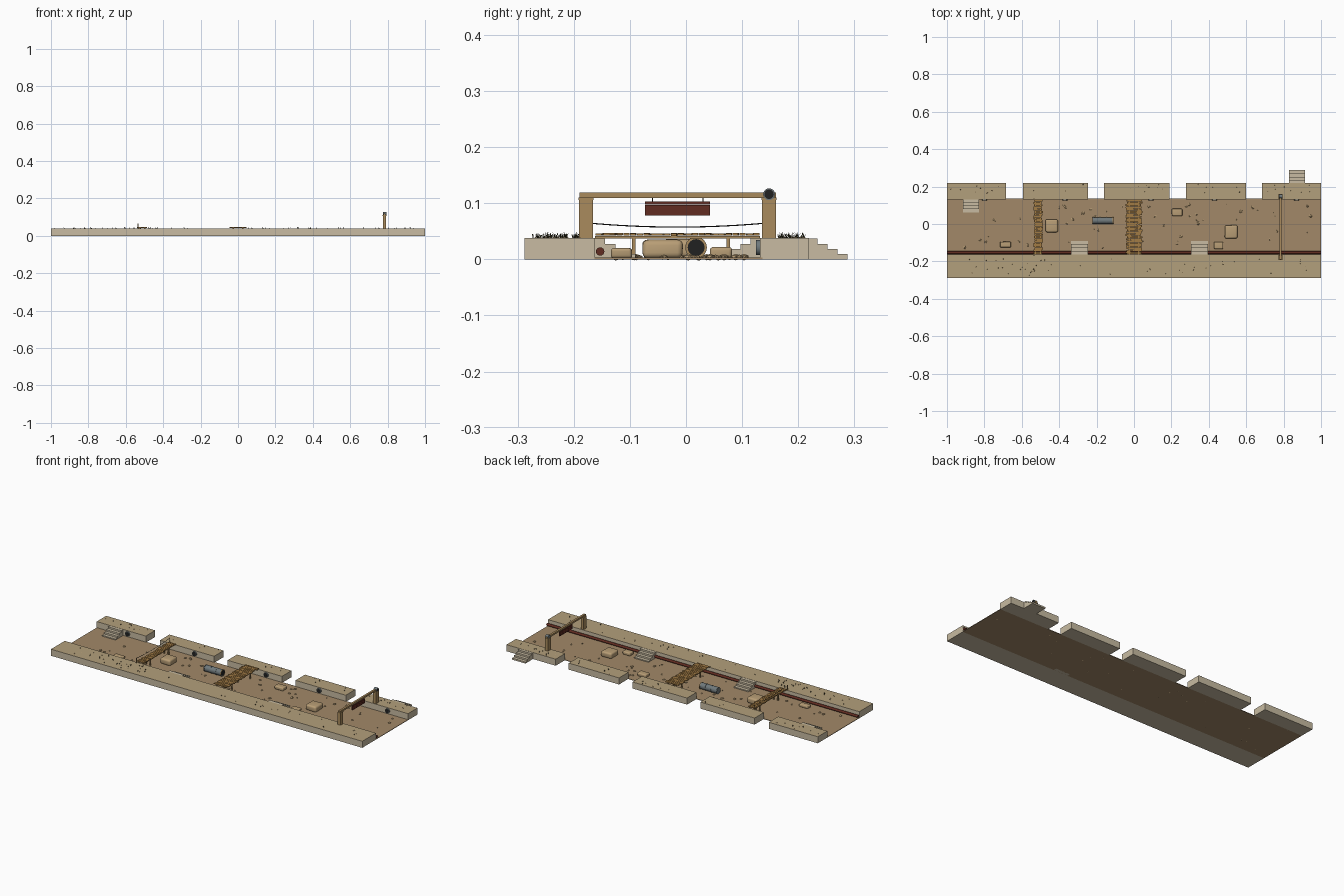
import bpy, bmesh, math, random
from mathutils import Matrix, Vector

if "Cube" in bpy.data.objects:
    bpy.data.objects.remove(bpy.data.objects["Cube"])

random.seed(4)


def mat(name, r, g, b):
    m = bpy.data.materials.new(name)
    m.diffuse_color = (r, g, b, 1)
    m.use_nodes = True
    m.node_tree.nodes["Principled BSDF"].inputs["Base Color"].default_value = m.diffuse_color
    return m


DIRT = mat("dirt", 0.36, 0.25, 0.14)
BANK = mat("bank_top", 0.45, 0.35, 0.20)
STONE = mat("pale_stone", 0.58, 0.50, 0.36)
WOOD = mat("wood", 0.40, 0.26, 0.11)
PLANK = mat("plank", 0.36, 0.20, 0.06)
RED = mat("rust_red", 0.12, 0.025, 0.015)
ROCK = mat("rock", 0.48, 0.34, 0.18)
METAL = mat("metal", 0.16, 0.19, 0.20)
DARK = mat("dark", 0.015, 0.015, 0.015)
GRASS = mat("dry_grass", 0.05, 0.045, 0.02)


def finish(name, bm, *mats, smooth=False):
    me = bpy.data.meshes.new(name)
    bm.to_mesh(me)
    bm.free()
    for m in mats:
        me.materials.append(m)
    for p in me.polygons:
        p.use_smooth = smooth
    ob = bpy.data.objects.new(name, me)
    bpy.context.collection.objects.link(ob)
    if smooth:
        me.set_sharp_from_angle(angle=math.radians(40))
    return ob


def add_box(bm, x0, x1, y0, y1, z0, z1, turn=0.0):
    c = Vector(((x0 + x1) / 2, (y0 + y1) / 2, (z0 + z1) / 2))
    return bmesh.ops.create_cube(bm, size=1, matrix=Matrix.Translation(c) @ Matrix.Rotation(turn, 4, 'Z')
                                 @ Matrix.Diagonal((x1 - x0, y1 - y0, z1 - z0, 1)))["verts"]


def box(name, m, *dims):
    bm = bmesh.new()
    add_box(bm, *dims)
    return finish(name, bm, m)


def add_rod(bm, a, b, r, sides=16, r2=None):
    a, b = Vector(a), Vector(b)
    d = b - a
    bmesh.ops.create_cone(bm, cap_ends=True, segments=sides, radius1=r, radius2=r if r2 is None else r2,
                          depth=d.length, matrix=Matrix.Translation((a + b) / 2)
                          @ d.to_track_quat('Z', 'Y').to_matrix().to_4x4())


def rod(name, m, a, b, r, sides=16):
    bm = bmesh.new()
    add_rod(bm, a, b, r, sides)
    return finish(name, bm, m, smooth=True)


def bank(name, *dims):
    # pale stone sides with an earthy top face
    bm = bmesh.new()
    add_box(bm, *dims)
    bm.normal_update()
    for f in bm.faces:
        f.material_index = int(f.normal.z > 0.5)
    finish(name, bm, STONE, BANK)


def stairs(name, x0, x1, wall_y, direction):
    bm = bmesh.new()
    for i in range(4):
        far = wall_y + direction * 0.018 * (i + 1)
        near = far - direction * 0.018
        add_box(bm, x0, x1, min(near, far), max(near, far), 0, 0.037 - 0.0093 * i)
    finish(name, bm, STONE)


# channel floor and banks
TOP = 0.038
box("channel_floor", DIRT, -1, 1, -0.163, 0.136, 0, 0.003)
bank("front_bank", -1, 1, -0.288, -0.162, 0, TOP)
BLOCKS = [(-1, -0.685), (-0.594, -0.246), (-0.16, 0.19), (0.277, 0.6), (0.684, 1)]
for i, (a, b) in enumerate(BLOCKS):
    bank(f"back_bank_{i + 1}", a, b, 0.132, 0.219, 0, TOP)

# stairs
stairs("inner_stairs_back", -0.915, -0.83, 0.133, -1)
stairs("outer_stairs_back", 0.83, 0.915, 0.216, 1)
stairs("inner_stairs_front_a", -0.337, -0.246, -0.162, 1)
stairs("inner_stairs_front_b", 0.305, 0.396, -0.162, 1)

# drain outlets in the back banks
for i, x in enumerate((-0.8, -0.37, 0.09, 0.43, 0.87)):
    rod(f"drain_rim_{i + 1}", METAL, (x, 0.135, 0.021), (x, 0.125, 0.021), 0.0135, 20)
    rod(f"drain_hole_{i + 1}", DARK, (x, 0.13, 0.021), (x, 0.1245, 0.021), 0.0108, 20)

# rusty pipe along the front wall, broken at the stairs
for i, (a, b) in enumerate([(-1, -0.337), (-0.246, 0.305), (0.396, 1)]):
    rod(f"wall_pipe_{i + 1}", RED, (a, -0.153, 0.014), (b, -0.153, 0.014), 0.0075)


# plank bridges
def bridge(name, x0, x1):
    bm = bmesh.new()
    n = 24
    step = 0.292 / n
    for i in range(n):
        y = -0.16 + i * step
        dx = random.uniform(-0.004, 0.004)
        z = 0.042 + random.uniform(0, 0.001)
        add_box(bm, x0 + dx, x1 + dx, y, y + step * 0.85, z, z + 0.004, random.uniform(-0.03, 0.03))
    finish(name + "_planks", bm, PLANK)
    bm = bmesh.new()
    inset = (x1 - x0) * 0.2
    for x in (x0 + inset, x1 - inset):
        add_box(bm, x - 0.003, x + 0.003, -0.162, 0.132, 0.037, 0.042)
        for y in (-0.093, 0.075):
            add_box(bm, x - 0.003, x + 0.003, y - 0.003, y + 0.003, 0, 0.04)
    finish(name + "_frame", bm, WOOD)


bridge("narrow_bridge", -0.535, -0.49)
bridge("wide_bridge", -0.042, 0.042)

# sagging rope rail on the narrow bridge
bm = bmesh.new()
pts = [(-0.535, -0.166 + 0.302 * t / 12, 0.0575 + 0.0065 * (t / 6 - 1) ** 2) for t in range(13)]
for a, b in zip(pts, pts[1:]):
    add_rod(bm, a, b, 0.001, 6)
finish("rope_rail", bm, DARK)
for n, y in (("front", -0.168), ("back", 0.138)):
    rod(f"rope_post_{n}", WOOD, (-0.535, y, 0.035), (-0.535, y, 0.066), 0.0025, 8)

# gateway with hanging sign and lamp
GX = 0.783
for n, y in (("front", -0.178), ("back", 0.148)):
    box(f"gate_post_{n}", WOOD, GX - 0.009, GX + 0.009, y - 0.0125, y + 0.0125, 0.036, 0.108)
    box(f"gate_cap_{n}", WOOD, GX - 0.01, GX + 0.01, y - 0.0135, y + 0.0135, 0.106, 0.11)
box("gate_beam", WOOD, GX - 0.006, GX + 0.006, -0.19, 0.16, 0.109, 0.119)
bm = bmesh.new()
for i in range(4):
    add_box(bm, GX - 0.003, GX + 0.003, -0.073, 0.043, 0.078 + i * 0.0065, 0.084 + i * 0.0065)
finish("sign_boards", bm, RED)
for n, y in (("a", -0.06), ("b", 0.03)):
    rod(f"sign_hanger_{n}", DARK, (GX, y, 0.1), (GX, y, 0.112), 0.001, 6)
rod("gate_lamp", METAL, (GX - 0.008, 0.148, 0.116), (GX + 0.011, 0.148, 0.116), 0.0105, 20)
rod("gate_lamp_lens", DARK, (GX + 0.005, 0.148, 0.116), (GX + 0.0115, 0.148, 0.116), 0.0085, 20)

# metal drum lying on the floor
rod("drum", METAL, (-0.222, 0.018, 0.021), (-0.11, 0.018, 0.021), 0.018, 24)
for i, x in enumerate((-0.219, -0.182, -0.146, -0.112)):
    rod(f"drum_band_{i + 1}", WOOD if i == 3 else METAL, (x - 0.002, 0.018, 0.021), (x + 0.002, 0.018, 0.021), 0.0192, 24)
rod("drum_opening", DARK, (-0.12, 0.018, 0.021), (-0.1095, 0.018, 0.021), 0.015, 24)

# boulders: x, y, length, width, height
BOULDERS = [(-0.44, -0.01, 0.07, 0.072, 0.034), (0.52, -0.042, 0.07, 0.075, 0.033), (0.23, 0.062, 0.058, 0.042, 0.02),
            (0.452, -0.115, 0.052, 0.04, 0.018), (-0.687, -0.11, 0.06, 0.032, 0.016)]
for i, (x, y, l, w, h) in enumerate(BOULDERS):
    bm = bmesh.new()
    vs = add_box(bm, -l / 2, l / 2, -w / 2, w / 2, 0, h)
    for v in vs:
        v.co.x *= random.uniform(0.9, 1.0)
        v.co.y *= random.uniform(0.9, 1.0)
    bmesh.ops.bevel(bm, geom=bm.edges[:], offset=h * 0.3, segments=4, profile=0.5, affect='EDGES')
    ob = finish(f"boulder_{i + 1}", bm, ROCK, smooth=True)
    ob.location = (x, y, 0.002)


def pebble(bm, x, y, z, r):
    bmesh.ops.create_icosphere(bm, subdivisions=1, radius=r, matrix=Matrix.Translation((x, y, z))
                               @ Matrix.Rotation(random.random() * 6, 4, 'Z') @ Matrix.Diagonal((1.2, 0.9, 0.7, 1)))


def bank_spot():
    if random.random() < 0.55:
        return random.uniform(-0.97, 0.97), random.uniform(-0.275, -0.185)
    a, b = random.choice(BLOCKS)
    return random.uniform(a + 0.02, b - 0.02), random.uniform(0.165, 0.21)


# loose stones on the floor and pebbles on the banks
bm = bmesh.new()
for i in range(55):
    pebble(bm, random.uniform(-0.95, 0.95), random.uniform(-0.13, 0.115), 0.004, random.uniform(0.003, 0.009))
finish("floor_stones", bm, ROCK)
bm = bmesh.new()
for i in range(40):
    pebble(bm, *bank_spot(), TOP, random.uniform(0.002, 0.004))
finish("bank_pebbles", bm, ROCK)

# dry grass tufts, denser near the narrow bridge
bm = bmesh.new()
spots = [bank_spot() for i in range(45)]
spots += [(random.gauss(-0.54, 0.06), random.uniform(-0.27, -0.19)) for i in range(14)]
for x, y in spots:
    for k in range(5):
        a = random.random() * math.tau
        lean = random.uniform(0.001, 0.005)
        add_rod(bm, (x, y, TOP - 0.001), (x + lean * math.cos(a), y + lean * math.sin(a),
                TOP + random.uniform(0.005, 0.011)), 0.0009, 3, 0)
finish("grass_tufts", bm, GRASS)
